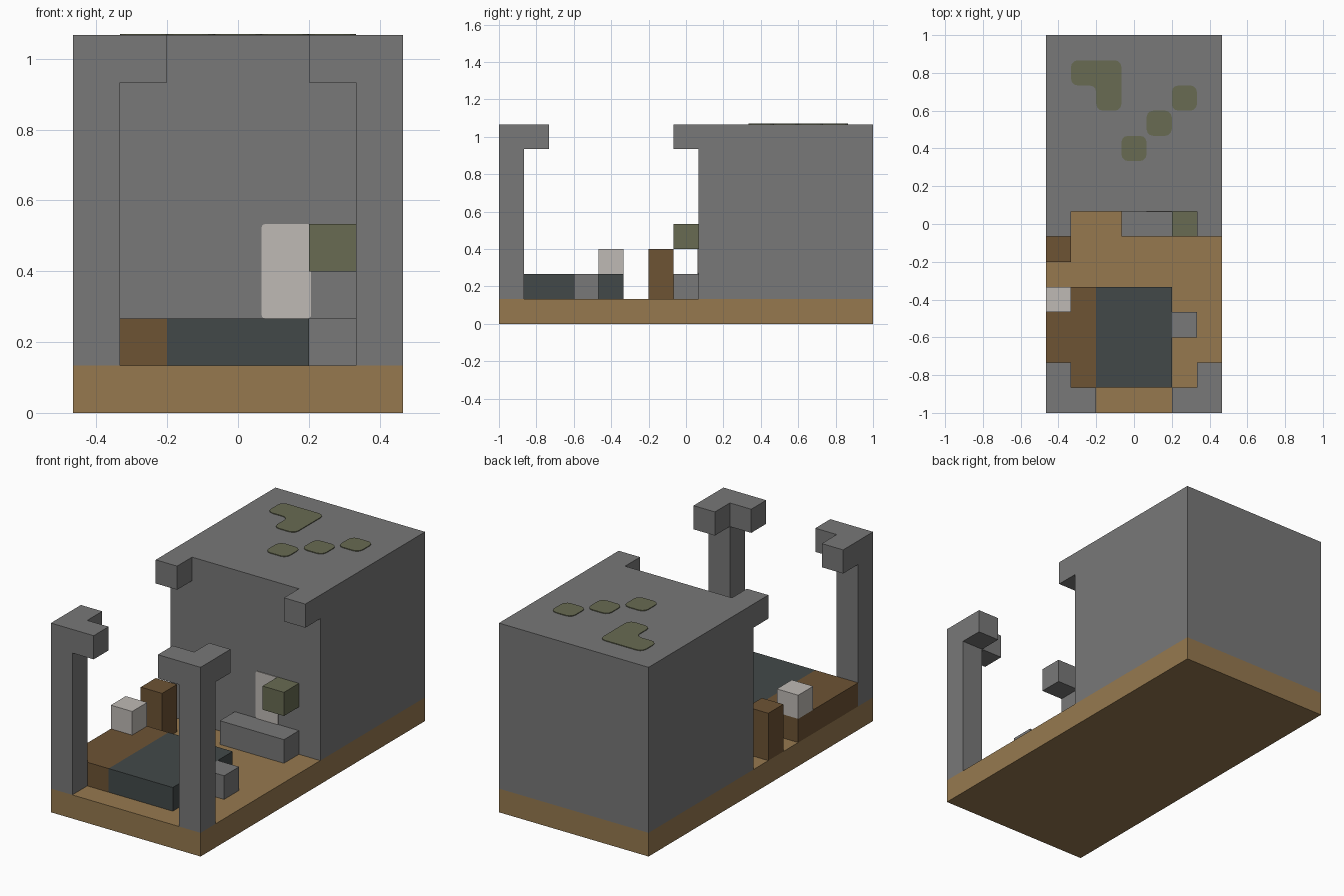
import bpy, bmesh
from math import radians
from mathutils import Matrix, Vector

if "Cube" in bpy.data.objects:
    bpy.data.objects.remove(bpy.data.objects["Cube"])

U = 2 / 15                                   # edge of one block
ORIGIN = Vector((-3.5 * U, -1, 0))
AXES = [Vector(a) for a in ((1, 0, 0), (0, 1, 0), (0, 0, 1))]


def material(name, rgb):
    linear = [((c / 255 + 0.055) / 1.055) ** 2.4 for c in rgb]
    m = bpy.data.materials.new(name)
    m.use_nodes = True
    m.diffuse_color = (*linear, 1)
    m.node_tree.nodes["Principled BSDF"].inputs["Base Color"].default_value = (*linear, 1)
    return m


stone = material("grey stone", (120, 120, 120))
planks = material("tan planks", (150, 121, 79))
wood = material("brown wood", (109, 83, 52))
slate = material("dark slate", (66, 73, 73))
cloth = material("pale cloth", (191, 186, 181))
moss = material("olive moss", (104, 107, 82))


def finish(name, bm, mat):
    bmesh.ops.recalc_face_normals(bm, faces=bm.faces)
    mesh = bpy.data.meshes.new(name)
    bm.to_mesh(mesh)
    bm.free()
    mesh.materials.append(mat)
    ob = bpy.data.objects.new(name, mesh)
    bpy.context.collection.objects.link(ob)
    return ob


def blocks(name, mat, *boxes):
    """Merge boxes given as (start, size) in block units into one clean shell."""
    cells = set()
    for (x, y, z), (w, d, h) in boxes:
        cells |= {(i, j, k) for i in range(x, x + w)
                  for j in range(y, y + d) for k in range(z, z + h)}
    bm = bmesh.new()
    for cell in sorted(cells):
        c = Vector(cell)
        for n in range(3):
            a, b = AXES[(n + 1) % 3], AXES[(n + 2) % 3]
            for side in (0, 1):
                near = c + AXES[n] * (2 * side - 1)
                if tuple(int(v) for v in near) in cells:
                    continue
                p = c + AXES[n] * side
                bm.faces.new([bm.verts.new(ORIGIN + q * U)
                              for q in (p, p + a, p + a + b, p + b)])
    bmesh.ops.remove_doubles(bm, verts=bm.verts, dist=0.001)
    bmesh.ops.dissolve_limit(bm, angle_limit=0.01, verts=bm.verts, edges=bm.edges)
    return finish(name, bm, mat)


def patch(name, mat, outline, matrix, radius):
    """Thin plate with rounded corners, drawn in block units."""
    bm = bmesh.new()
    bm.faces.new([bm.verts.new((x * U, y * U, 0)) for x, y in outline])
    bmesh.ops.bevel(bm, geom=bm.verts[:], offset=radius, segments=3,
                    profile=0.5, affect='VERTICES')
    top = bmesh.ops.extrude_face_region(bm, geom=bm.faces[:])["geom"]
    bmesh.ops.translate(bm, vec=(0, 0, 0.004),
                        verts=[v for v in top if isinstance(v, bmesh.types.BMVert)])
    bm.transform(matrix)
    return finish(name, bm, mat)


def square(x, y):
    return [(x, y), (x + 1, y), (x + 1, y + 1), (x, y + 1)]


# Floor and solid rear house with two roof corner brackets
blocks("floor", planks, ((0, 0, 0), (7, 15, 1)))
blocks("stone_house", stone, ((0, 8, 1), (7, 7, 7)),
       ((0, 7, 7), (1, 1, 1)), ((6, 7, 7), (1, 1, 1)))

# Front posts with two arms each
for side, x, arm in (("right", 0, 1), ("left", 6, 5)):
    blocks(side + "_post", stone, ((x, 0, 1), (1, 1, 7)),
           ((arm, 0, 7), (1, 1, 1)), ((x, 1, 7), (1, 1, 1)))

# Furniture
blocks("bench", wood, ((0, 1, 1), (2, 4, 1)))
blocks("bench_cushion", cloth, ((0, 4, 2), (1, 1, 1)))
blocks("stool", wood, ((0, 6, 1), (1, 1, 2)))
blocks("table", slate, ((2, 1, 1), (3, 4, 1)))
blocks("stone_seat", stone, ((5, 3, 1), (1, 1, 1)))
blocks("wall_ledge", stone, ((3, 7, 1), (3, 1, 1)))
blocks("moss_block", moss, ((5, 7, 3), (1, 1, 1)))

# Pale wall hanging above the ledge
wall = Matrix.Translation(ORIGIN + Vector((0, 8 * U, 0))) @ Matrix.Rotation(radians(90), 4, 'X')
patch("wall_hanging", cloth, [(4, 2), (5.05, 2), (5.05, 4), (4, 4)], wall, 0.01)

# Moss on the roof
roof = Matrix.Translation(ORIGIN + Vector((0, 0, 8 * U)))
patch("roof_moss_corner", moss,
      [(1, 13), (2, 13), (2, 12), (3, 12), (3, 14), (1, 14)], roof, 0.035)
for i in range(3):
    patch("roof_moss_%d" % (i + 1), moss, square(3 + i, 10 + i), roof, 0.035)
